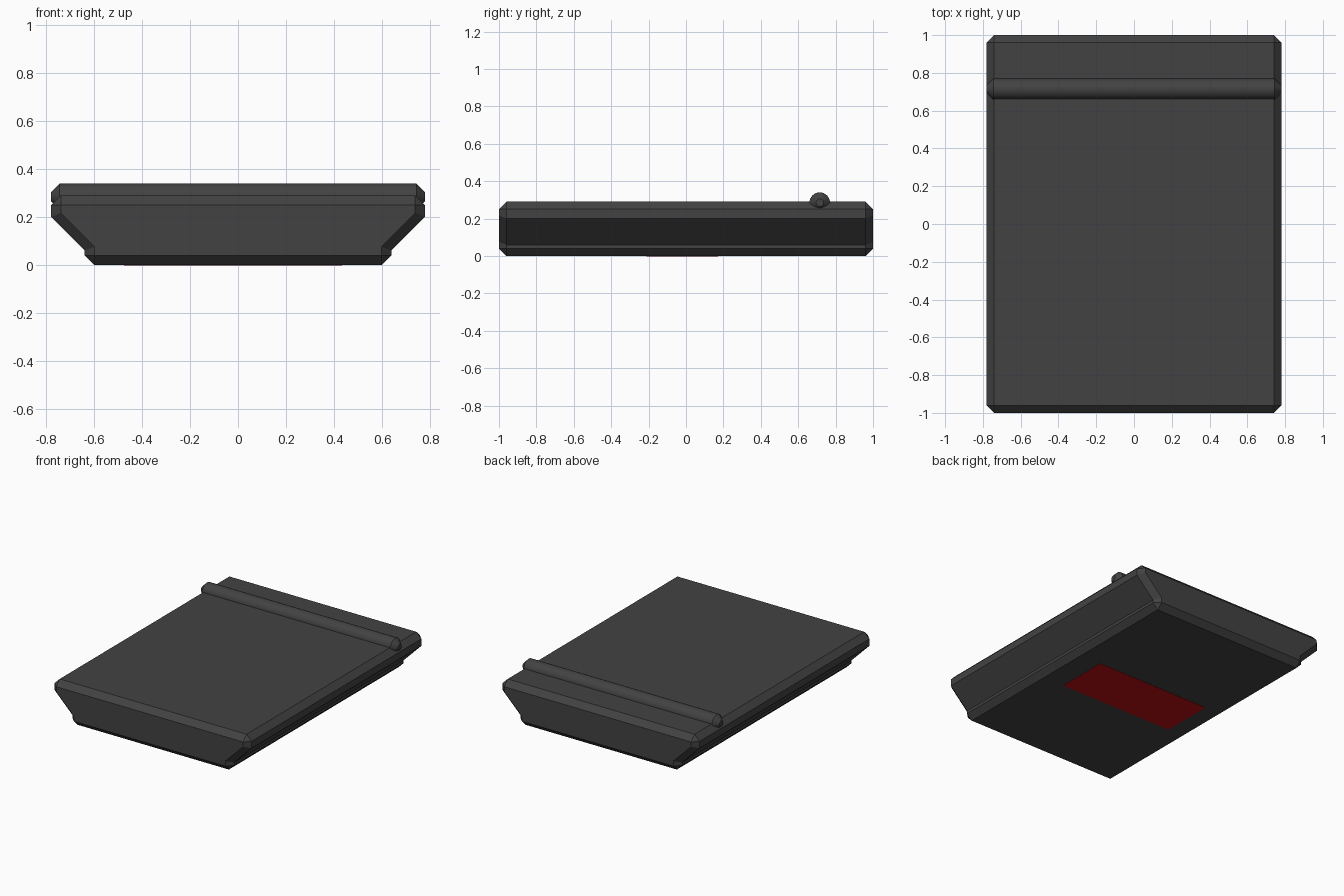
import bpy, bmesh, math
from mathutils import Matrix

if "Cube" in bpy.data.objects:
    bpy.data.objects.remove(bpy.data.objects["Cube"])


def material(name, rgb):
    m = bpy.data.materials.new(name)
    m.diffuse_color = (*rgb, 1)
    m.use_nodes = True
    m.node_tree.nodes["Principled BSDF"].inputs["Base Color"].default_value = m.diffuse_color
    return m


GREY = material("charcoal", (0.055, 0.055, 0.055))
RED = material("deep red", (0.5, 0.005, 0.006))


def add_object(name, bm, mat):
    bmesh.ops.recalc_face_normals(bm, faces=bm.faces)
    mesh = bpy.data.meshes.new(name)
    bm.to_mesh(mesh)
    bm.free()
    mesh.materials.append(mat)
    ob = bpy.data.objects.new(name, mesh)
    bpy.context.collection.objects.link(ob)
    return ob


def loft(bm, rings):
    """Bridge rings of points, cap both ends and merge doubled corners."""
    loops = [[bm.verts.new(p) for p in ring] for ring in rings]
    n = len(loops[0])
    for a, b in zip(loops, loops[1:]):
        for i in range(n):
            j = (i + 1) % n
            bm.faces.new((a[i], a[j], b[j], b[i]))
    bm.faces.new(loops[0])
    bm.faces.new(loops[-1])
    bmesh.ops.remove_doubles(bm, verts=bm.verts, dist=0.0005)
    bmesh.ops.dissolve_degenerate(bm, edges=bm.edges, dist=0.0005)


def mirrored(half):
    return half + [(-x, z) for x, z in reversed(half)]


# Body: flared cross-section with chamfered ends
full = mirrored([(0.60, 0), (0.64, 0.04), (0.64, 0.06),
                 (0.78, 0.20), (0.78, 0.25), (0.74, 0.29)])
cap = mirrored([(0.60, 0.04), (0.60, 0.04), (0.60, 0.076),
                (0.74, 0.216), (0.74, 0.25), (0.74, 0.25)])
bm = bmesh.new()
loft(bm, [[(x, y, z) for x, z in prof] for y, prof in
          ((-1, cap), (-0.96, full), (0.96, full), (1, cap))])
add_object("body", bm, GREY)

# Rod across the top near the back, with tapered ends
bm = bmesh.new()
SEG = 32
loft(bm, [[(x, 0.715 + r * math.cos(2 * math.pi * i / SEG),
            0.285 + r * math.sin(2 * math.pi * i / SEG)) for i in range(SEG)]
          for x, r in ((-0.78, 0.02), (-0.745, 0.055), (0.745, 0.055), (0.78, 0.02))])
rod = add_object("top_rod", bm, GREY)
bpy.context.view_layer.objects.active = rod
rod.select_set(True)
bpy.ops.object.shade_smooth_by_angle(angle=math.radians(30))

# Plain red panel on the underside
bm = bmesh.new()
bmesh.ops.create_cube(bm, size=1, matrix=Matrix.Translation((-0.02, -0.02, 0.0))
                      @ Matrix.Diagonal((0.91, 0.38, 0.004, 1)))
add_object("underside_panel", bm, RED)
